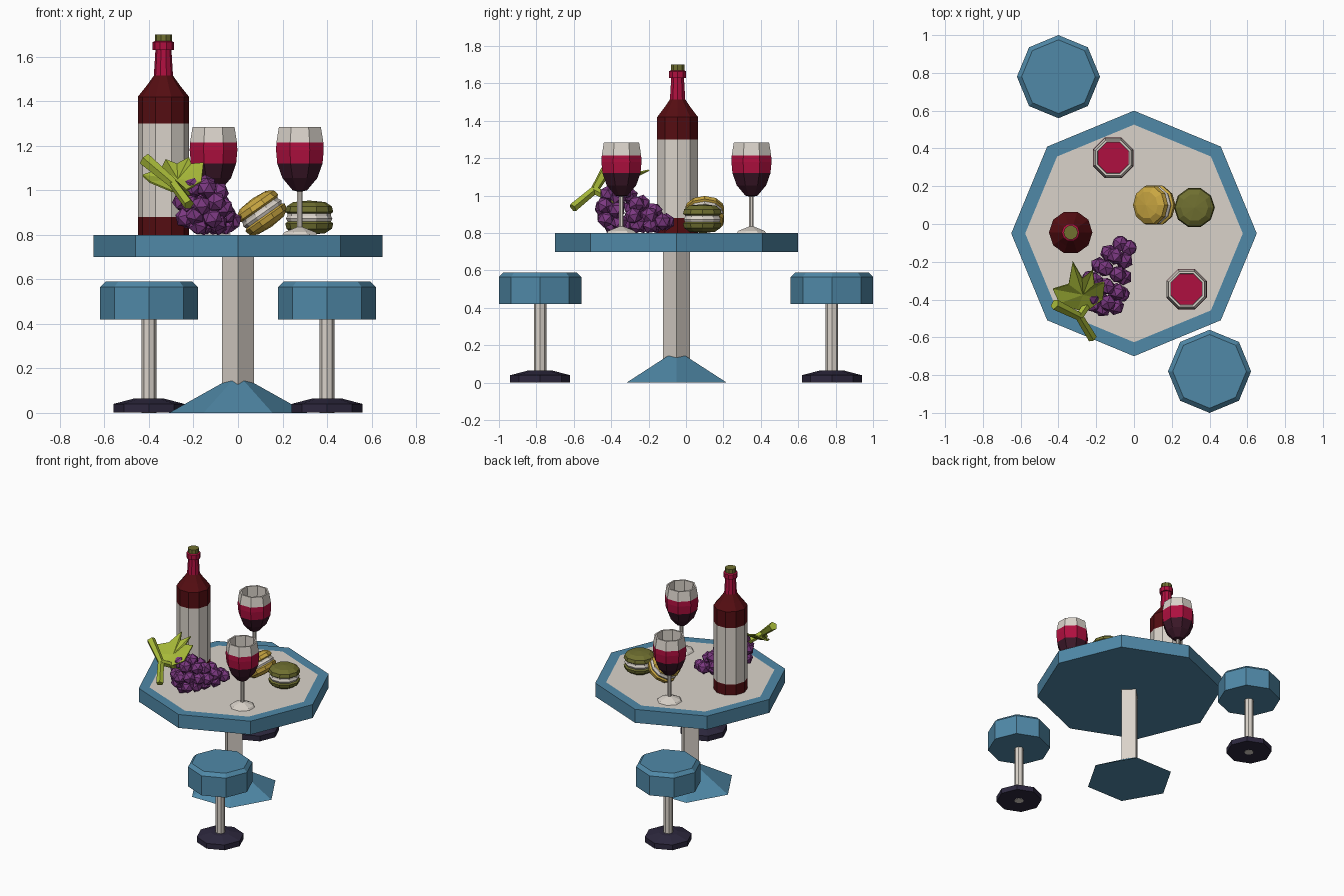
import bpy, bmesh, math
from mathutils import Vector, Matrix

if "Cube" in bpy.data.objects:
    bpy.data.objects.remove(bpy.data.objects["Cube"])


def mat(name, rgb):
    m = bpy.data.materials.new(name)
    m.diffuse_color = (*rgb, 1)
    m.use_nodes = True
    m.node_tree.nodes["Principled BSDF"].inputs["Base Color"].default_value = m.diffuse_color
    return m


TEAL = mat("teal", (0.08, 0.25, 0.39))
CREAM = mat("cream", (0.70, 0.65, 0.59))
CRIMSON = mat("crimson", (0.43, 0.005, 0.05))
DARKRED = mat("dark_red", (0.09, 0.004, 0.006))
WINE = mat("dark_wine", (0.045, 0.009, 0.022))
NAVY = mat("dark_navy", (0.026, 0.021, 0.048))
PURPLE = mat("grape_purple", (0.20, 0.04, 0.22))
LIME = mat("leaf_lime", (0.38, 0.48, 0.04))
OLIVE = mat("olive", (0.16, 0.16, 0.03))
YELLOW = mat("yellow", (0.58, 0.38, 0.053))


def finish(name, bm, mats, loc=(0, 0, 0), recalc=True):
    if recalc:
        bmesh.ops.recalc_face_normals(bm, faces=bm.faces)
    me = bpy.data.meshes.new(name)
    bm.to_mesh(me)
    bm.free()
    for m in mats:
        me.materials.append(m)
    ob = bpy.data.objects.new(name, me)
    ob.location = loc
    bpy.context.collection.objects.link(ob)
    return ob


def lathe(name, profile, n, colours, loc=(0, 0, 0), turn=0.0):
    """Spin (radius, z) points; colours holds one material, or one per segment."""
    bm = bmesh.new()
    if len(colours) == 1:
        colours = colours * (len(profile) - 1)
    mats = list(dict.fromkeys(colours))
    rings = []
    for r, z in profile:
        rings.append([bm.verts.new((r * math.cos(turn + 2 * math.pi * k / n),
                                    r * math.sin(turn + 2 * math.pi * k / n), z))
                      for k in range(n)])
    for s, (a, b) in enumerate(zip(rings, rings[1:])):
        for k in range(n):
            j = (k + 1) % n
            f = bm.faces.new((a[k], a[j], b[j], b[k]))
            f.material_index = mats.index(colours[s])
    bmesh.ops.remove_doubles(bm, verts=bm.verts, dist=1e-5)
    return finish(name, bm, mats, loc)


# Table: top with inlaid surface, square column, six-sided foot
C = (0, -0.05, 0)
lathe("table_top", [(0, .7), (.65, .7), (.65, .8), (.576, .8), (0, .8)], 8,
      [TEAL, TEAL, TEAL, CREAM], C)
lathe("table_column", [(0, .02), (.072, .02), (.072, .71), (0, .71)], 4, [CREAM], C)
lathe("table_foot", [(0, 0), (.31, 0), (.055, .143), (0, .143)], 6, [TEAL], C)

# Two stools
for i, (x, y) in enumerate([(-.4, .78), (.4, -.78)], 1):
    p = (x, y, 0)
    lathe(f"stool_{i}_seat", [(0, .42), (.22, .42), (.22, .565), (.195, .59), (0, .59)],
          8, [TEAL], p)
    lathe(f"stool_{i}_post", [(0, 0), (.033, 0), (.033, .43), (0, .43)], 8, [CREAM], p)
    lathe(f"stool_{i}_base", [(0, .003), (.16, .001), (.16, .04), (.065, .065), (0, .065)],
          8, [NAVY], p)

# Wine bottle with label, capsule and cork
lathe("wine_bottle",
      [(0, .8), (.115, .8), (.115, .88), (.115, 1.3), (.115, 1.42), (.075, 1.47), (.043, 1.515),
       (.036, 1.63), (.048, 1.63), (.048, 1.665), (.038, 1.67), (.038, 1.7), (0, 1.7)],
      10, [DARKRED, DARKRED, CREAM, DARKRED, DARKRED, DARKRED, CRIMSON, CRIMSON, CRIMSON,
           CRIMSON, OLIVE, OLIVE], (-.335, -.045, 0))

# Wine glasses: foot, stem, filled bowl, open rim
for i, (x, y) in enumerate([(.278, -.345), (-.11, .35)], 1):
    lathe(f"wine_glass_{i}",
          [(0, .801), (.085, .801), (.075, .812), (.013, .835), (.013, .995), (.035, 1.0),
           (.085, 1.055), (.110, 1.12), (.116, 1.18), (.114, 1.215), (.102, 1.285),
           (.090, 1.285), (.088, 1.205), (0, 1.205)],
          8, [CREAM] * 4 + [WINE] * 3 + [CRIMSON] * 2 + [CREAM] * 3 + [CRIMSON],
          (x, y, 0), math.pi / 8)


# Sandwich biscuits, one flat and one leaning on it
def biscuit(name, colour, loc, tilt):
    half = [(.097, .018), (.108, .026), (.102, .05), (.072, .070), (0, .077)]
    prof = [(r, -z) for r, z in reversed(half)] + [(.104, -.004), (.098, .008)] + half
    cols = [colour] * 4 + [CREAM] * 3 + [colour] * 4
    ob = lathe(name, prof, 10, cols, loc)
    ob.rotation_euler = (0, tilt, 0)


biscuit("olive_biscuit", OLIVE, (.32, .087, .877), 0)
biscuit("yellow_biscuit", YELLOW, (.107, .1, .899), math.radians(-35))

# Grape bunch: rings of faceted grapes along a slanted axis
bm = bmesh.new()
side = Vector((.9, -.43, 0))
rows = [(-.05, -.115, .86, .025, 2), (-.09, -.175, .87, .05, 5), (-.12, -.25, .895, .072, 6),
        (-.15, -.33, .93, .095, 8), (-.175, -.40, .93, .088, 7), (-.19, -.435, .92, .03, 3)]
for i, (x, y, z, r, n) in enumerate(rows):
    for k in range(n):
        a = 2 * math.pi * k / n + i * .5
        c = Vector((x, y, z)) + side * (r * math.cos(a)) + Vector((0, 0, r * math.sin(a)))
        c.z = max(c.z, .843)
        m = Matrix.Translation(c) @ Matrix.Rotation(a * 2 + i, 4, Vector((1, .4, .7)))
        bmesh.ops.create_icosphere(bm, subdivisions=1, radius=.047, matrix=m)
finish("grapes", bm, [PURPLE], recalc=False)

# Vine stem: crossbar plus a branch into the bunch
bm = bmesh.new()
knot = Vector((-.29, -.49, 1.03))
for end, r1, r2 in [((-.42, -.425, 1.14), .022, .03), ((-.22, -.605, .935), .022, .025),
                    ((-.20, -.36, .96), .022, .018)]:
    d = Vector(end) - knot
    m = Matrix.Translation(knot + d / 2) @ d.to_track_quat('Z', 'Y').to_matrix().to_4x4()
    bmesh.ops.create_cone(bm, cap_ends=True, segments=5, radius1=r1, radius2=r2,
                          depth=d.length, matrix=m)
finish("vine_stem", bm, [LIME])

# Vine leaf: pointed outline fanned round a sunken centre
bm = bmesh.new()
outline = [(-.24, -.455, 1.0), (-.165, -.40, 1.04), (-.155, -.31, 1.125), (-.21, -.32, 1.12),
           (-.22, -.245, 1.15), (-.275, -.29, 1.12), (-.325, -.2, 1.14), (-.345, -.32, 1.10),
           (-.43, -.345, 1.07), (-.395, -.42, 1.04), (-.30, -.455, 1.0)]
vs = [bm.verts.new(p) for p in outline]
mid = bm.verts.new((-.27, -.375, 1.05))
for a, b in zip(vs, vs[1:] + vs[:1]):
    bm.faces.new((mid, a, b))
leaf = finish("vine_leaf", bm, [LIME])
mod = leaf.modifiers.new("thickness", 'SOLIDIFY')
mod.thickness = .008
